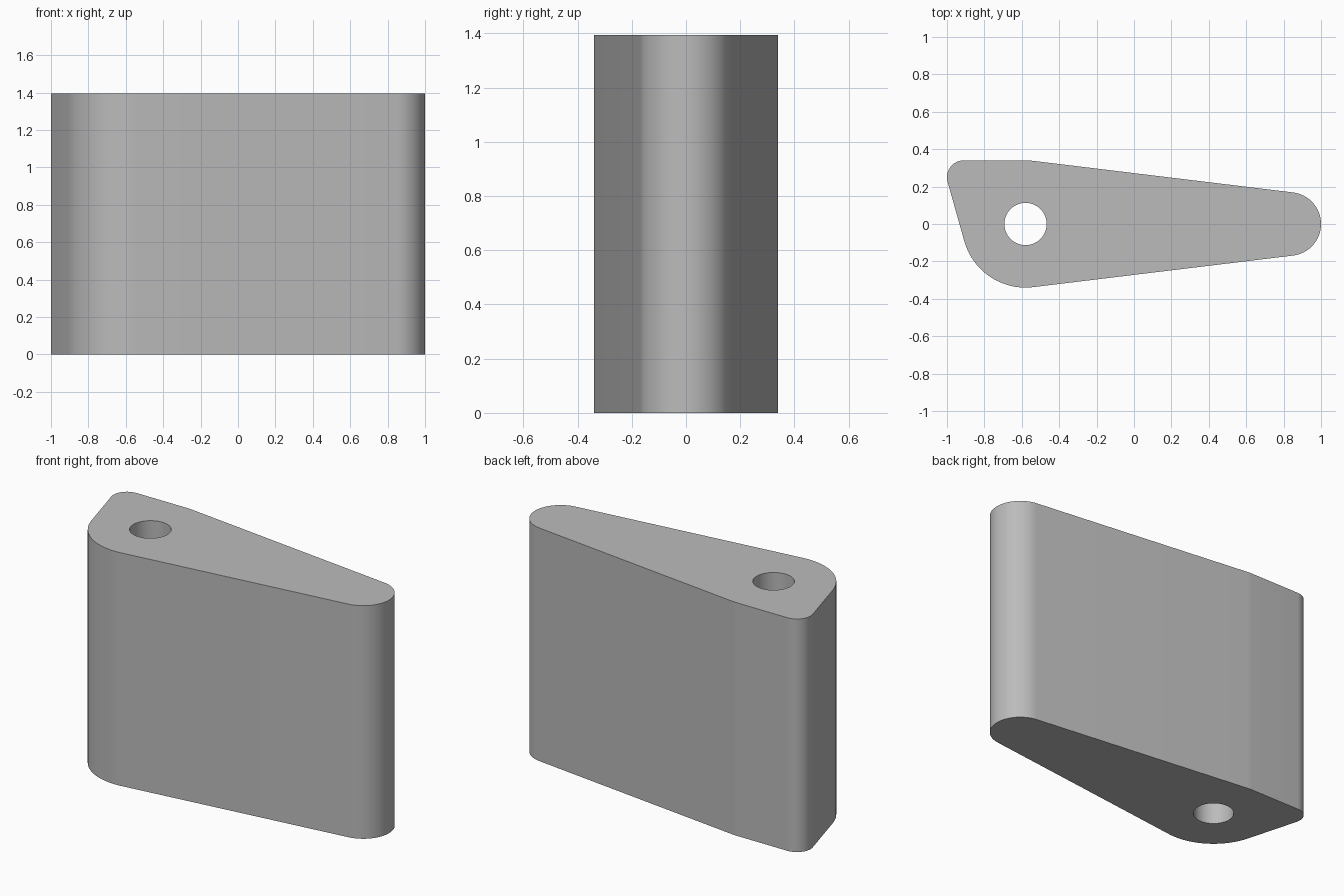
import bpy, bmesh
from math import radians, degrees, asin, atan2, acos, hypot, cos, sin

if "Cube" in bpy.data.objects:
    bpy.data.objects.remove(bpy.data.objects["Cube"], do_unlink=True)

HEIGHT = 1.395
# Circles as (x, y, radius)
HUB = (-0.58, 0, 0.34)
TIP = (0.83, 0, 0.17)
CORNER = (-0.91, 0.25, 0.09)
BORE = (-0.58, 0, 0.113)


def arc(circle, start, end, steps):
    x, y, r = circle
    angles = [radians(start + (end - start) * i / steps) for i in range(steps + 1)]
    return [(x + r * cos(a), y + r * sin(a)) for a in angles]


# Directions where the straight flanks touch the circles
flank = 90 - degrees(asin((HUB[2] - TIP[2]) / (TIP[0] - HUB[0])))
dx, dy = HUB[0] - CORNER[0], HUB[1] - CORNER[1]
heel = degrees(atan2(dy, dx) - acos((CORNER[2] - HUB[2]) / hypot(dx, dy))) + 360

# Outline: rounded tip, hub shoulder, small corner, hub underside
outline = (arc(TIP, -flank, flank, 32) + arc(HUB, flank, 89.5, 2)
           + arc(CORNER, 90, heel, 20) + arc(HUB, heel, 360 - flank, 20))
bore = arc(BORE, 0, 360, 48)[:-1]

# Fill the plate between outline and bore, then extrude it upwards
bm = bmesh.new()
edges = []
for loop in (outline, bore):
    verts = [bm.verts.new((x, y, 0)) for x, y in loop]
    edges += [bm.edges.new((v, verts[i - 1])) for i, v in enumerate(verts)]
bmesh.ops.triangle_fill(bm, use_beauty=True, edges=edges, normal=(0, 0, 1))
ext = bmesh.ops.extrude_face_region(bm, geom=bm.faces[:], use_keep_orig=True)
top = [g for g in ext["geom"] if isinstance(g, bmesh.types.BMVert)]
bmesh.ops.translate(bm, verts=top, vec=(0, 0, HEIGHT))
bmesh.ops.recalc_face_normals(bm, faces=bm.faces[:])
mesh = bpy.data.meshes.new("lever_body")
bm.to_mesh(mesh)
bm.free()

# Plain grey
grey = bpy.data.materials.new("plain_grey")
grey.use_nodes = True
colour = (0.5, 0.5, 0.5, 1)
grey.diffuse_color = colour
grey.node_tree.nodes["Principled BSDF"].inputs["Base Color"].default_value = colour
mesh.materials.append(grey)

body = bpy.data.objects.new("lever_body", mesh)
bpy.context.collection.objects.link(body)
bpy.ops.object.select_all(action="DESELECT")
body.select_set(True)
bpy.context.view_layer.objects.active = body
bpy.ops.object.shade_smooth_by_angle(angle=radians(30))
